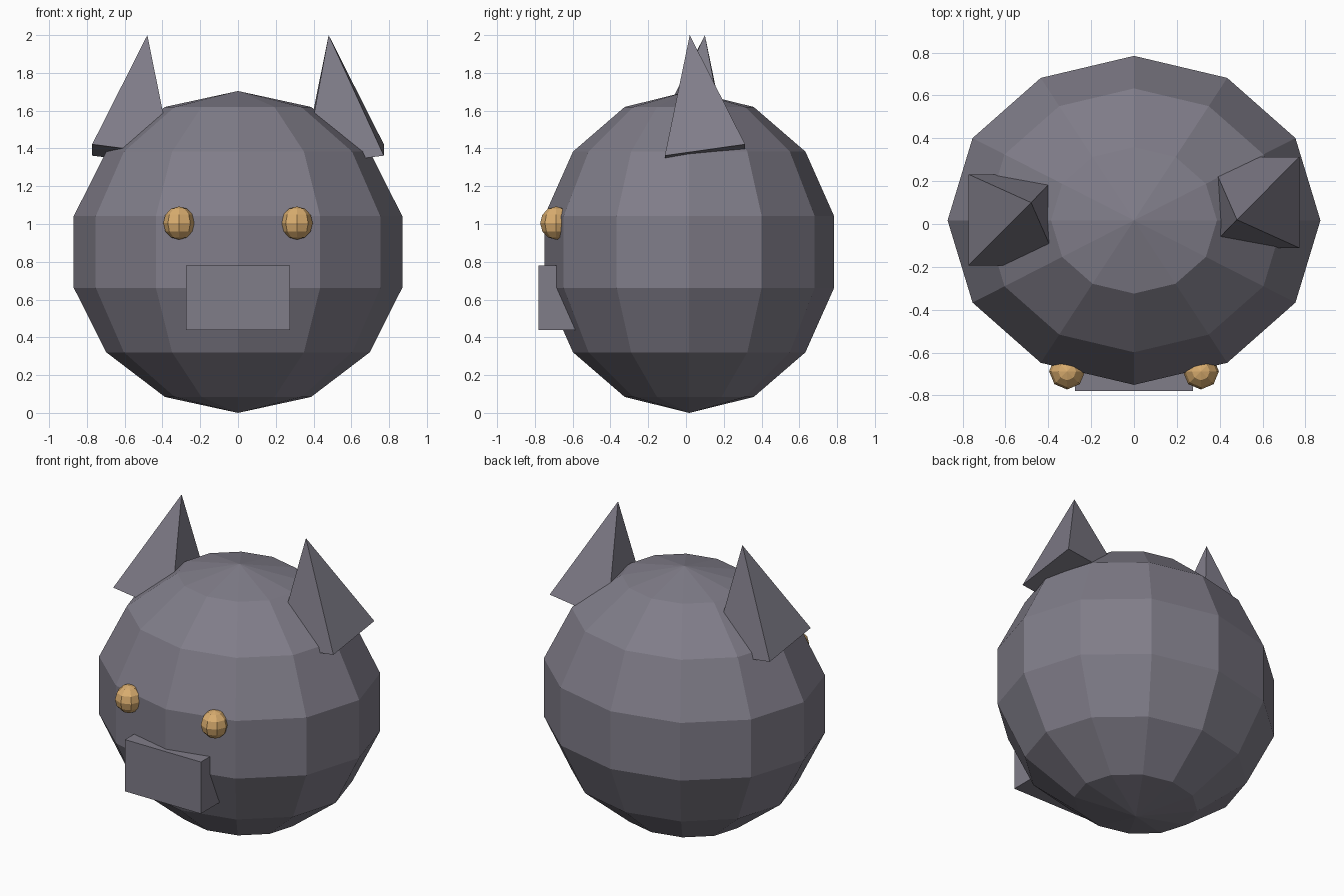
import bpy, bmesh
from mathutils import Matrix, Vector

if "Cube" in bpy.data.objects:
    bpy.data.objects.remove(bpy.data.objects["Cube"])


def material(name, rgb):
    m = bpy.data.materials.new(name)
    m.diffuse_color = (*rgb, 1.0)
    m.use_nodes = True
    m.node_tree.nodes["Principled BSDF"].inputs["Base Color"].default_value = m.diffuse_color
    return m


grey = material("slate_grey", (0.216, 0.205, 0.25))
amber = material("amber", (0.70, 0.42, 0.16))


def finish(name, bm, mat):
    bmesh.ops.recalc_face_normals(bm, faces=bm.faces)
    me = bpy.data.meshes.new(name)
    bm.to_mesh(me)
    bm.free()
    me.materials.append(mat)
    ob = bpy.data.objects.new(name, me)
    bpy.context.collection.objects.link(ob)
    return ob


def ball(name, centre, radii, segments, rings, mat):
    bm = bmesh.new()
    bmesh.ops.create_uvsphere(bm, u_segments=segments, v_segments=rings, radius=1,
                              matrix=Matrix.Translation(centre) @ Matrix.Diagonal((*radii, 1)))
    return finish(name, bm, mat)


# Faceted head
ball("head", (0, 0.017, 0.852), (0.892, 0.787, 0.852), 12, 7, grey)

# Eyes
for side, label in ((-1, "left"), (1, "right")):
    ball(label + "_eye", (side * 0.312, -0.687, 1.005), (0.084, 0.085, 0.088), 8, 6, amber)

# Box muzzle, sunk into the head
bm = bmesh.new()
bmesh.ops.create_cube(bm, size=1, matrix=Matrix.Translation((0, -0.615, 0.61))
                      @ Matrix.Diagonal((0.552, 0.33, 0.34, 1)))
finish("muzzle", bm, grey)

# Pyramid ears: the left one is the right one turned half way round
outer_back = Vector((0.772, 0.313, 1.422))
across = Vector((0, -0.425, -0.06))
inward = Vector((-0.42, 0, -0.055))
apex = Vector((0.48, 0.02, 2.0))
turn = Matrix.Translation((0, 0.06, 0)) @ Matrix.Rotation(3.14159265, 4, 'Z') @ Matrix.Translation((0, -0.06, 0))
for label, place in (("right", Matrix.Identity(4)), ("left", turn)):
    bm = bmesh.new()
    base = [bm.verts.new(place @ (outer_back + across * a + inward * b))
            for a, b in ((0, 0), (1, 0), (1, 1), (0, 1))]
    tip = bm.verts.new(place @ apex)
    bm.faces.new(base)
    for i in range(4):
        bm.faces.new((base[i], base[(i + 1) % 4], tip))
    finish(label + "_ear", bm, grey)
